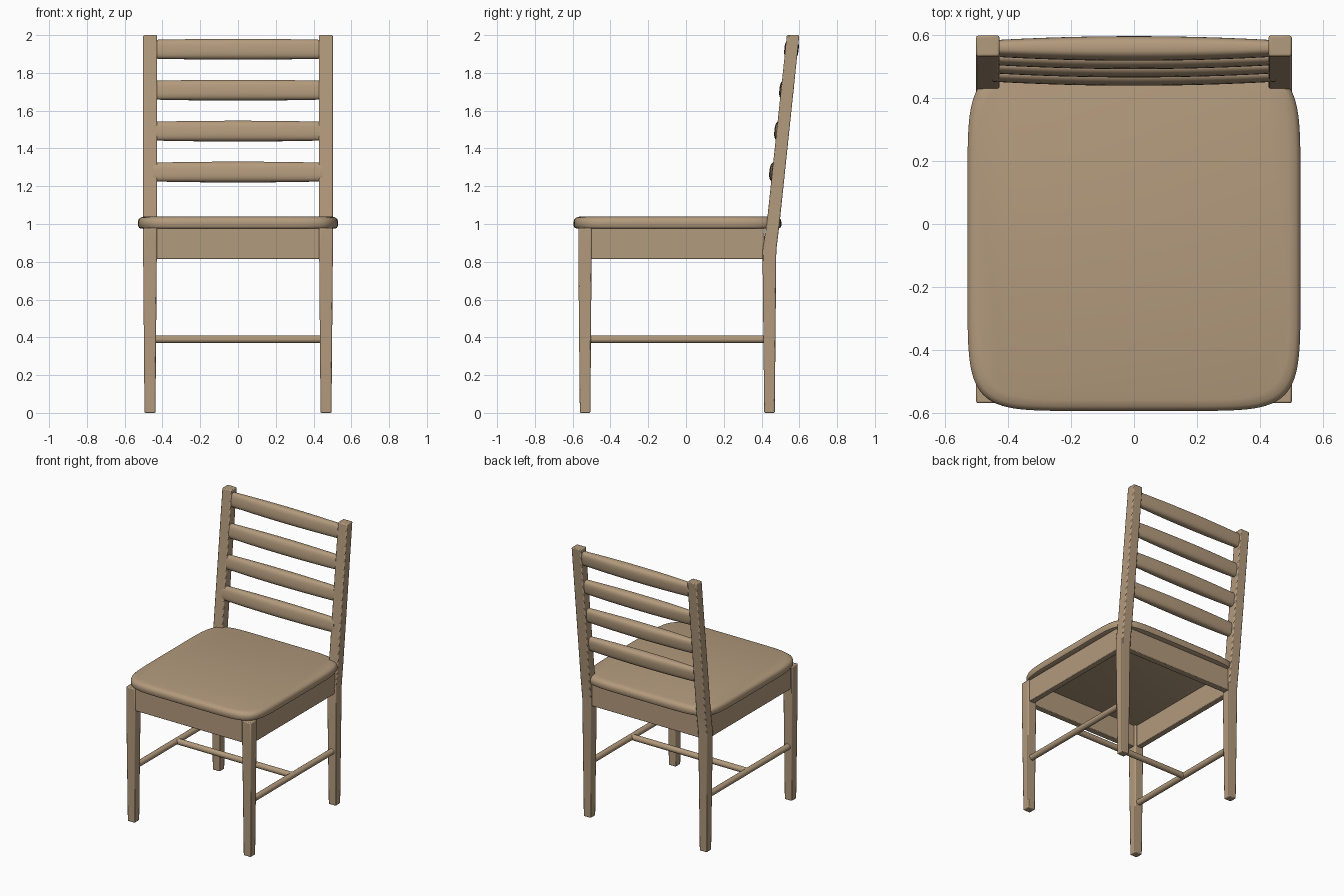
import bpy
import math

cube = bpy.data.objects.get("Cube")
if cube:
    bpy.data.objects.remove(cube, do_unlink=True)

wood = bpy.data.materials.new("tan wood")
wood.use_nodes = True
tan = (0.45, 0.325, 0.205, 1)
wood.diffuse_color = tan
wood.node_tree.nodes["Principled BSDF"].inputs["Base Color"].default_value = tan


def loft(name, rings, bevel=0.0, smooth=True):
    """Skin a stack of equal-length rings and cap both ends."""
    n = len(rings[0])
    verts = [p for ring in rings for p in ring]
    faces = [tuple(reversed(range(n))),
             tuple(range(len(verts) - n, len(verts)))]
    for k in range(len(rings) - 1):
        for i in range(n):
            j = (i + 1) % n
            faces.append((k * n + i, k * n + j, (k + 1) * n + j, (k + 1) * n + i))
    mesh = bpy.data.meshes.new(name)
    mesh.from_pydata(verts, [], faces)
    obj = bpy.data.objects.new(name, mesh)
    bpy.context.collection.objects.link(obj)
    mesh.materials.append(wood)
    bpy.ops.object.select_all(action='DESELECT')
    obj.select_set(True)
    bpy.context.view_layer.objects.active = obj
    bpy.ops.object.mode_set(mode='EDIT')
    bpy.ops.mesh.select_all(action='SELECT')
    bpy.ops.mesh.normals_make_consistent(inside=False)
    bpy.ops.object.mode_set(mode='OBJECT')
    if bevel:
        mod = obj.modifiers.new("soft edges", 'BEVEL')
        mod.width = bevel
        mod.segments = 2
        mod.limit_method = 'ANGLE'
        mod.angle_limit = math.radians(40)
    if smooth:
        bpy.ops.object.shade_smooth_by_angle(angle=math.radians(35))
    return obj


def rect(x0, x1, y0, y1, z):
    return [(x0, y0, z), (x1, y0, z), (x1, y1, z), (x0, y1, z)]


def box(name, x0, x1, y0, y1, z0, z1):
    return loft(name, [rect(x0, x1, y0, y1, z0), rect(x0, x1, y0, y1, z1)], 0.004)


def rounded(a, b, power, count):
    """Superellipse outline as 2D points."""
    pts = []
    for i in range(count):
        t = 2 * math.pi * i / count
        c, s = math.cos(t), math.sin(t)
        pts.append((a * math.copysign(abs(c) ** (2 / power), c),
                    b * math.copysign(abs(s) ** (2 / power), s)))
    return pts


def rod(name, axis, start, end, u, z, r=0.021):
    rings = []
    for t in (start, end):
        ring = rounded(r, r, 2, 16)
        rings.append([(t, u + p, z + q) if axis == 'x' else (u + p, t, z + q)
                      for p, q in ring])
    return loft(name, rings)


# Seat: softly squared slab with rounded rims
seat_rings = []
for inset, z in ((0.018, 0.975), (0.006, 0.98), (0, 0.992), (0, 1.012),
                 (0.004, 1.025), (0.014, 1.034), (0.035, 1.04)):
    outline = rounded(0.53 - inset, 0.55 - inset, 7, 96)
    seat_rings.append([(x, y - 0.045, z) for x, y in outline])
loft("seat", seat_rings)

# Legs, side aprons and side stretchers, on both sides
for side, s in (("left", 1), ("right", -1)):
    def span(a, b):
        return sorted((s * a, s * b))

    loft(f"{side}_front_leg", [rect(*span(0.437, 0.495), -0.562, -0.506, 0),
                               rect(*span(0.43, 0.502), -0.57, -0.5, 0.82),
                               rect(*span(0.43, 0.502), -0.57, -0.5, 0.978)], 0.006)
    loft(f"{side}_back_post", [rect(*span(0.437, 0.495), 0.414, 0.47, 0),
                               rect(*span(0.43, 0.502), 0.405, 0.478, 0.86),
                               rect(*span(0.428, 0.502), 0.427, 0.495, 1.0),
                               rect(*span(0.428, 0.502), 0.534, 0.6, 2)], 0.006)
    box(f"{side}_apron", *span(0.447, 0.49), -0.51, 0.415, 0.815, 0.98)
    rod(f"{side}_stretcher", 'y', -0.52, 0.425, s * 0.466, 0.39)

# Front and back aprons, middle stretcher
box("front_apron", -0.44, 0.44, -0.56, -0.515, 0.815, 0.98)
box("back_apron", -0.44, 0.44, 0.42, 0.465, 0.815, 0.98)
rod("middle_stretcher", 'x', -0.466, 0.466, -0.04, 0.39)

# Back slats: barrel shaped, thicker in the middle, leaning with the posts
lean = math.radians(6)
for k in range(4):
    z, y = 1.275 + k * 0.2167, 0.479 + k * 0.0265
    rings = []
    for i in range(17):
        f = i / 8 - 1
        belly = 1 - f * f
        section = rounded(0.025 + 0.013 * belly, 0.05 + 0.005 * belly, 2.8, 28)
        rings.append([(f * 0.45,
                       y + p * math.cos(lean) + q * math.sin(lean),
                       z + q * math.cos(lean) - p * math.sin(lean))
                      for p, q in section])
    loft(f"back_slat_{k + 1}", rings)
